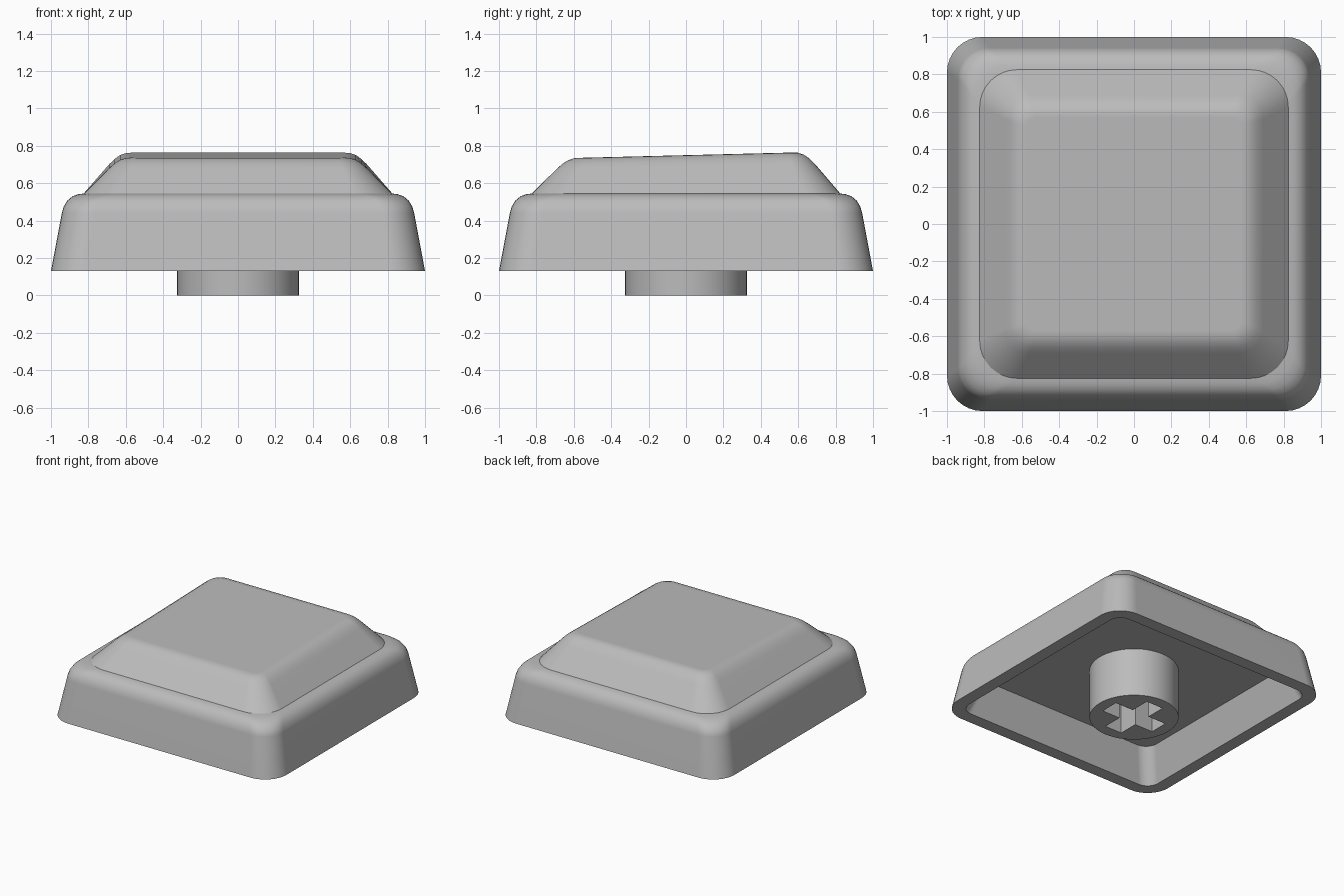
import bpy, bmesh
from math import cos, sin, pi, radians

cube = bpy.data.objects.get("Cube")
if cube:
    bpy.data.objects.remove(cube, do_unlink=True)

# One plain grey plastic
grey = bpy.data.materials.new("grey_plastic")
grey.use_nodes = True
colour = (0.5, 0.5, 0.5, 1)
grey.diffuse_color = colour
grey.node_tree.nodes["Principled BSDF"].inputs["Base Color"].default_value = colour

RIM_Z, LEDGE_Z, TOP_Z, CEILING_Z = 0.13, 0.545, 0.75, 0.39
TILT = 0.025      # the top rises slightly towards the back
STEPS = 8         # segments per rounded corner


def rounded_square(half, radius):
    """Points of a square with rounded corners, anticlockwise."""
    pts = []
    for corner in range(4):
        mid = pi / 4 + corner * pi / 2
        cx = (half - radius) * (1 if cos(mid) > 0 else -1)
        cy = (half - radius) * (1 if sin(mid) > 0 else -1)
        for i in range(STEPS + 1):
            a = corner * pi / 2 + i / STEPS * pi / 2
            pts.append((cx + radius * cos(a), cy + radius * sin(a)))
    return pts


def finish(obj):
    """Smooth shading with sharp creases and even flats."""
    bpy.ops.object.select_all(action='DESELECT')
    obj.select_set(True)
    bpy.context.view_layer.objects.active = obj
    bpy.ops.object.shade_smooth_by_angle(angle=radians(30))
    flat = obj.modifiers.new("even_normals", 'WEIGHTED_NORMAL')
    flat.keep_sharp = True


# Cap shell: half width, corner radius, height; from the ceiling out over the rim to the top
profile = [
    (0.81, 0.10, CEILING_Z), (0.90, 0.10, RIM_Z),                     # inner wall
    (1.0, 0.19, RIM_Z), (0.942, 0.17, 0.44), (0.932, 0.17, 0.475),    # skirt
    (0.912, 0.17, 0.508), (0.885, 0.18, 0.53), (0.855, 0.19, 0.541),
    (0.825, 0.20, LEDGE_Z),                                           # ledge
    (0.69, 0.13, 0.69), (0.66, 0.11, 0.718), (0.63, 0.09, 0.738),     # raised top
    (0.60, 0.07, 0.748), (0.57, 0.05, TOP_Z),
]
bm = bmesh.new()
rings = []
for half, radius, z in profile:
    lift = TILT * max(0, z - LEDGE_Z) / (TOP_Z - LEDGE_Z)
    rings.append([bm.verts.new((x, y, z + lift * y)) for x, y in rounded_square(half, radius)])
for a, b in zip(rings, rings[1:]):
    for i in range(len(a)):
        j = (i + 1) % len(a)
        bm.faces.new((a[i], a[j], b[j], b[i]))
bm.faces.new(rings[-1])
bm.faces.new(rings[0][::-1])
bmesh.ops.recalc_face_normals(bm, faces=bm.faces)
mesh = bpy.data.meshes.new("cap_shell")
bm.to_mesh(mesh)
bm.free()
mesh.materials.append(grey)
cap = bpy.data.objects.new("cap_shell", mesh)
bpy.context.collection.objects.link(cap)
finish(cap)

# Round stem with a cross-shaped socket, extruded from a flat outline
height = CEILING_Z + 0.005
arm, width = 0.235, 0.075
circle = [(0.325 * cos(i * pi / 32), 0.325 * sin(i * pi / 32)) for i in range(64)]
cross = []
for c, s in ((1, 0), (0, 1), (-1, 0), (0, -1)):
    for x, y in ((arm, -width), (arm, width), (width, width)):
        cross.append((x * c - y * s, x * s + y * c))
outline = bpy.data.curves.new("stem", 'CURVE')
outline.dimensions = '2D'
outline.fill_mode = 'BOTH'
outline.extrude = height / 2
for pts in (circle, cross):
    spline = outline.splines.new('POLY')
    spline.points.add(len(pts) - 1)
    for p, (x, y) in zip(spline.points, pts):
        p.co = (x, y, 0, 1)
    spline.use_cyclic_u = True
outline.materials.append(grey)
stem = bpy.data.objects.new("stem", outline)
stem.location.z = height / 2
bpy.context.collection.objects.link(stem)
bpy.ops.object.select_all(action='DESELECT')
stem.select_set(True)
bpy.context.view_layer.objects.active = stem
bpy.ops.object.convert(target='MESH')
stem = bpy.context.view_layer.objects.active

# Weld the caps to the walls
bm = bmesh.new()
bm.from_mesh(stem.data)
bmesh.ops.remove_doubles(bm, verts=bm.verts, dist=0.0001)
bmesh.ops.recalc_face_normals(bm, faces=bm.faces)
bm.to_mesh(stem.data)
bm.free()
finish(stem)
